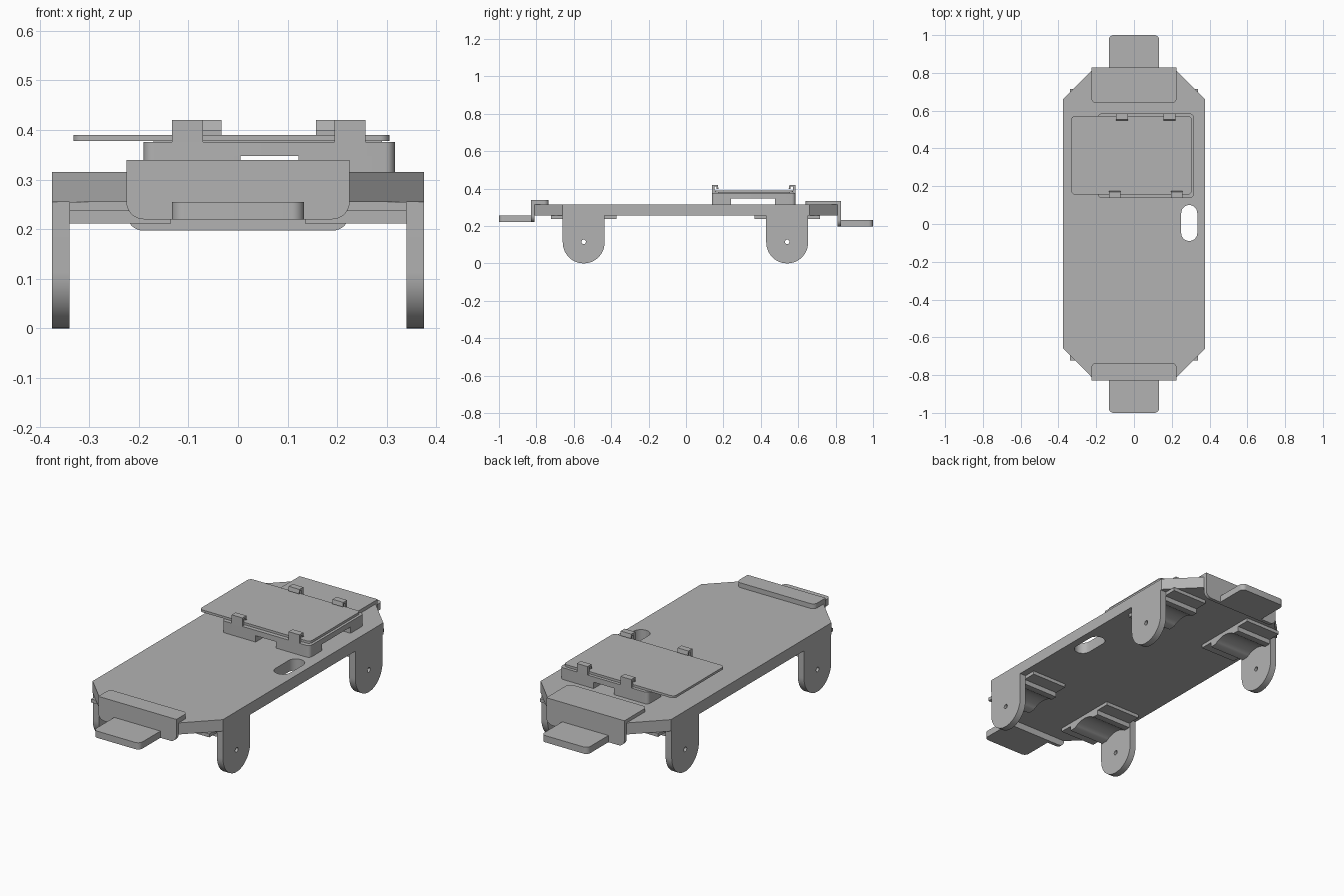
import bpy, bmesh
from math import sin, cos, pi, sqrt

cube = bpy.data.objects.get("Cube")
if cube:
    bpy.data.objects.remove(cube, do_unlink=True)

grey = bpy.data.materials.new("plain grey")
grey.use_nodes = True
grey.diffuse_color = (0.45, 0.45, 0.45, 1)
grey.node_tree.nodes["Principled BSDF"].inputs["Base Color"].default_value = (0.45, 0.45, 0.45, 1)


def rounded(a0, b0, a1, b1, radii=(0, 0, 0, 0), steps=8):
    """Rectangle outline; radii run low-left, low-right, top-right, top-left."""
    if not isinstance(radii, tuple):
        radii = (radii,) * 4
    points = []
    corners = [(a0, b0, 1, 1), (a1, b0, -1, 1), (a1, b1, -1, -1), (a0, b1, 1, -1)]
    for i, ((a, b, sa, sb), r) in enumerate(zip(corners, radii)):
        if r == 0:
            points.append((a, b))
            continue
        for k in range(steps + 1):
            t = pi + (i + k / steps) * pi / 2
            points.append((a + sa * r + r * cos(t), b + sb * r + r * sin(t)))
    return points


def circle(a, b, r, n=16):
    return [(a + r * cos(2 * pi * k / n), b + r * sin(2 * pi * k / n)) for k in range(n)]


def prism(name, axis, lo, hi, *loops):
    """Extrude an outline (further loops are holes) along an axis from lo to hi."""
    curve = bpy.data.curves.new(name, 'CURVE')
    curve.dimensions = '2D'
    curve.fill_mode = 'BOTH'
    curve.extrude = (hi - lo) / 2
    for loop in loops:
        spline = curve.splines.new('POLY')
        spline.points.add(len(loop) - 1)
        for p, (a, b) in zip(spline.points, loop):
            p.co = (a, b, 0, 1)
        spline.use_cyclic_u = True
    temp = bpy.data.objects.new(name + "_outline", curve)
    bpy.context.collection.objects.link(temp)
    graph = bpy.context.evaluated_depsgraph_get()
    mesh = bpy.data.meshes.new_from_object(temp.evaluated_get(graph))
    bpy.data.objects.remove(temp, do_unlink=True)
    bpy.data.curves.remove(curve)
    mid = (lo + hi) / 2
    for v in mesh.vertices:
        a, b, h = v.co
        h += mid
        v.co = {'z': (a, b, h), 'x': (h, a, b), 'y': (a, h, b)}[axis]
    bm = bmesh.new()
    bm.from_mesh(mesh)
    bmesh.ops.remove_doubles(bm, verts=bm.verts, dist=1e-5)
    bmesh.ops.recalc_face_normals(bm, faces=bm.faces)
    bm.to_mesh(mesh)
    bm.free()
    mesh.materials.clear()
    mesh.materials.append(grey)
    mesh.name = name
    obj = bpy.data.objects.new(name, mesh)
    bpy.context.collection.objects.link(obj)
    bpy.ops.object.select_all(action='DESELECT')
    obj.select_set(True)
    bpy.context.view_layer.objects.active = obj
    bpy.ops.object.shade_smooth_by_angle(angle=0.6)
    return obj


# Base plate with clipped corners and a cable slot
W, UNDER, TOP = 0.375, 0.255, 0.315
right_half = [(0.225, -0.81), (W, -0.66), (W, 0.66), (0.225, 0.81)]
outline = right_half + [(-x, -y) for x, y in right_half]
prism("base_plate", 'z', UNDER, TOP, outline, rounded(0.25, -0.09, 0.335, 0.1, 0.042))

# End brackets: lip on the plate, drop wall and tongue
for name, s, lip_in, lip_top, low in (("front", -1, 0.735, 0.34, 0.22),
                                      ("rear", 1, 0.64, 0.333, 0.197)):
    def span(a, b):
        return sorted((s * a, s * b))

    y0, y1 = span(lip_in, 0.81)
    r = 0.025
    inner = (0, 0, r, r) if s < 0 else (r, r, 0, 0)
    prism(name + "_lip", 'z', TOP, lip_top, rounded(-0.225, y0, 0.225, y1, inner))
    y0, y1 = span(0.81, 0.828)
    prism(name + "_wall", 'y', y0, y1,
          rounded(-0.225, low, 0.225, lip_top, (0.035, 0.035, 0, 0)))
    y0, y1 = span(0.82, 1.0)
    outer = (r, r, 0, 0) if s < 0 else (0, 0, r, r)
    prism(name + "_tongue", 'z', low, low + 0.035, rounded(-0.133, y0, 0.133, y1, outer))

# Rounded legs with axle holes, each with a motor seat and curved saddle
AXLE, BORE = 0.115, 0.12
for end, yc in (("front", -0.547), ("rear", 0.541)):
    for side, s in (("left", 1), ("right", -1)):
        tag = end + "_" + side
        x0, x1 = sorted((s * 0.34, s * W))
        prism(tag + "_leg", 'x', x0, x1,
              rounded(yc - 0.112, 0, yc + 0.112, UNDER, (0.112, 0.112, 0, 0), 12),
              circle(yc, AXLE, 0.012))
        x0, x1 = sorted((s * 0.135, s * 0.34))
        prism(tag + "_motor_seat", 'x', x0, x1,
              rounded(yc - 0.175, 0.237, yc + 0.175, UNDER))
        arc = [(yc + d, AXLE + sqrt(BORE ** 2 - d ** 2))
               for d in (0.07 * k / 6 for k in range(-6, 7))]
        prism(tag + "_saddle", 'x', x0, x1,
              [(yc - 0.105, 0.238), (yc - 0.105, 0.212)] + arc
              + [(yc + 0.105, 0.212), (yc + 0.105, 0.238)])

# Board holder: four feet under a tray, leaving crossed channels
HX0, HX1, HY0, HY1 = -0.19, 0.316, 0.138, 0.585
for end, y0, y1 in (("front", HY0, 0.24), ("rear", 0.475, HY1)):
    for side, x0, x1 in (("right", HX0, 0.005), ("left", 0.122, HX1)):
        radii = tuple(0.02 if hit else 0 for hit in (
            end == "front" and side == "right", end == "front" and side == "left",
            end == "rear" and side == "left", end == "rear" and side == "right"))
        prism(f"holder_foot_{end}_{side}", 'z', TOP, 0.348, rounded(x0, y0, x1, y1, radii))
prism("holder_tray", 'z', 0.348, 0.376, rounded(HX0, HY0, HX1, HY1, 0.02))
prism("circuit_board", 'z', 0.378, 0.39, rounded(-0.332, 0.156, 0.305, 0.572, 0.02))
prism("board_support", 'z', 0.375, 0.379, rounded(-0.17, 0.17, 0.29, 0.555))

# Hooked clips gripping the board edges
for end, y, s, starts in (("front", HY0, 1, (-0.133, 0.195)), ("rear", HY1, -1, (-0.095, 0.157))):
    hook = [(0, 0.37), (0.014, 0.37), (0.014, 0.41), (0.026, 0.41), (0.026, 0.398),
            (0.036, 0.398), (0.032, 0.42), (0, 0.42)]
    for side, x in zip(("right", "left"), starts):
        prism(f"{end}_{side}_clip", 'x', x, x + 0.062, [(y + s * d, z) for d, z in hook])
